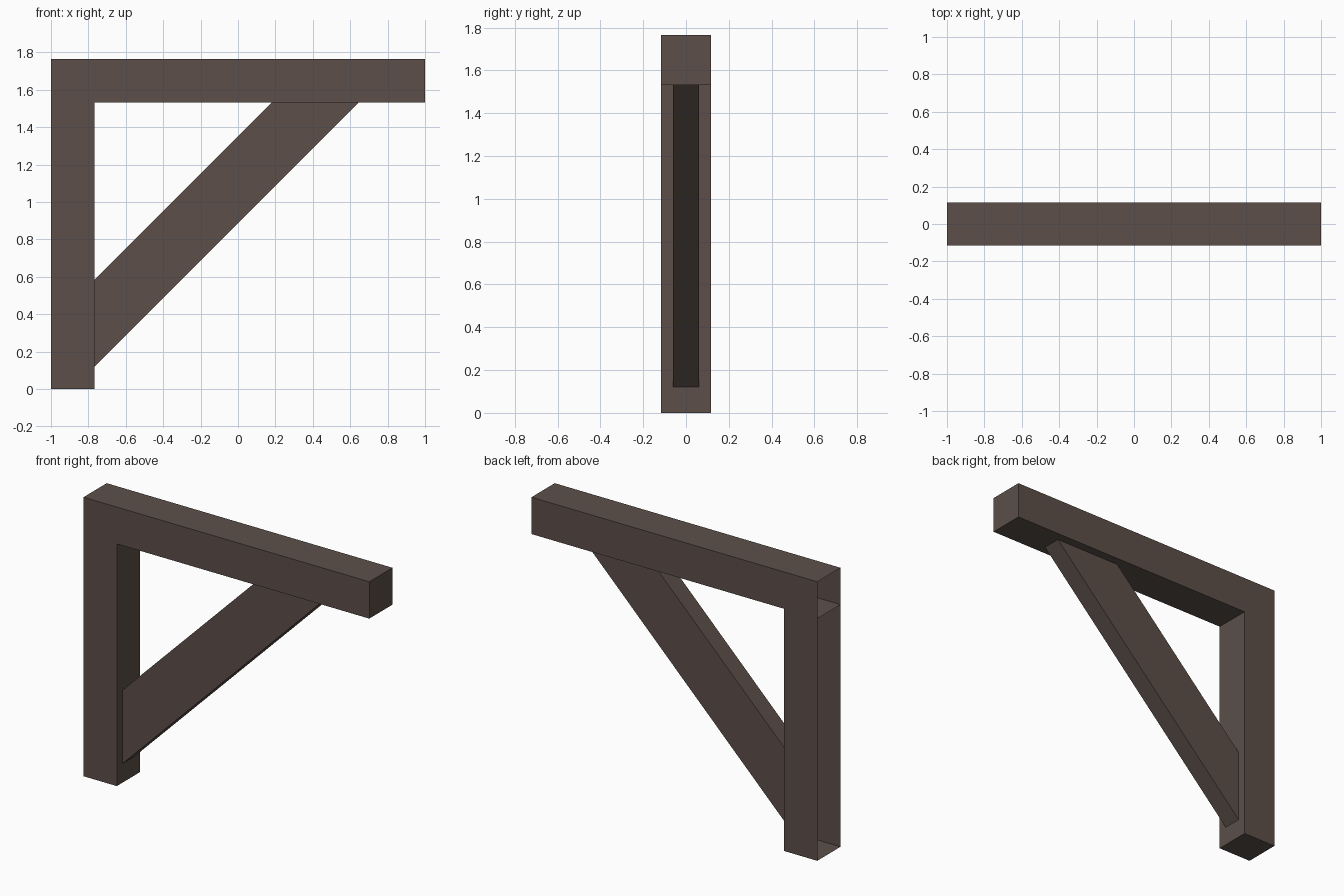
import bpy
import bmesh

cube = bpy.data.objects.get("Cube")
if cube:
    bpy.data.objects.remove(cube, do_unlink=True)

# Dark brown timber
wood = bpy.data.materials.new("dark brown wood")
wood.use_nodes = True
colour = (0.107, 0.078, 0.068, 1)
wood.diffuse_color = colour
bsdf = wood.node_tree.nodes["Principled BSDF"]
bsdf.inputs["Base Color"].default_value = colour
bsdf.inputs["Roughness"].default_value = 0.9


def timber(name, profile, half_depth, open_sides):
    """Extrude an x-z profile along y, leaving the listed sides open."""
    bm = bmesh.new()
    front = [bm.verts.new((x, -half_depth, z)) for x, z in profile]
    back = [bm.verts.new((x, half_depth, z)) for x, z in profile]
    bm.faces.new(front)
    bm.faces.new(back[::-1])
    for i in range(len(profile)):
        j = (i + 1) % len(profile)
        if i not in open_sides:
            bm.faces.new((front[j], front[i], back[i], back[j]))
    mesh = bpy.data.meshes.new(name)
    bm.to_mesh(mesh)
    bm.free()
    mesh.materials.append(wood)
    obj = bpy.data.objects.new(name, mesh)
    bpy.context.collection.objects.link(obj)
    return obj


TOP, UNDER = 1.765, 1.532      # beam top and underside
WALL, INNER, TIP = -1, -0.767, 1
DEPTH = 0.116

# Upright post, open on the wall side and under the beam
timber("post", [(WALL, 0), (INNER, 0), (INNER, UNDER), (WALL, UNDER)],
       DEPTH, {2, 3})

# Horizontal beam, open on the wall side
timber("beam", [(WALL, UNDER), (TIP, UNDER), (TIP, TOP), (WALL, TOP)],
       DEPTH, {3})

# Thinner diagonal brace, its ends mitred flush to post and beam
timber("brace", [(INNER, 0.12), (0.645, UNDER), (0.18, UNDER), (INNER, 0.585)],
       0.06, {1, 3})
